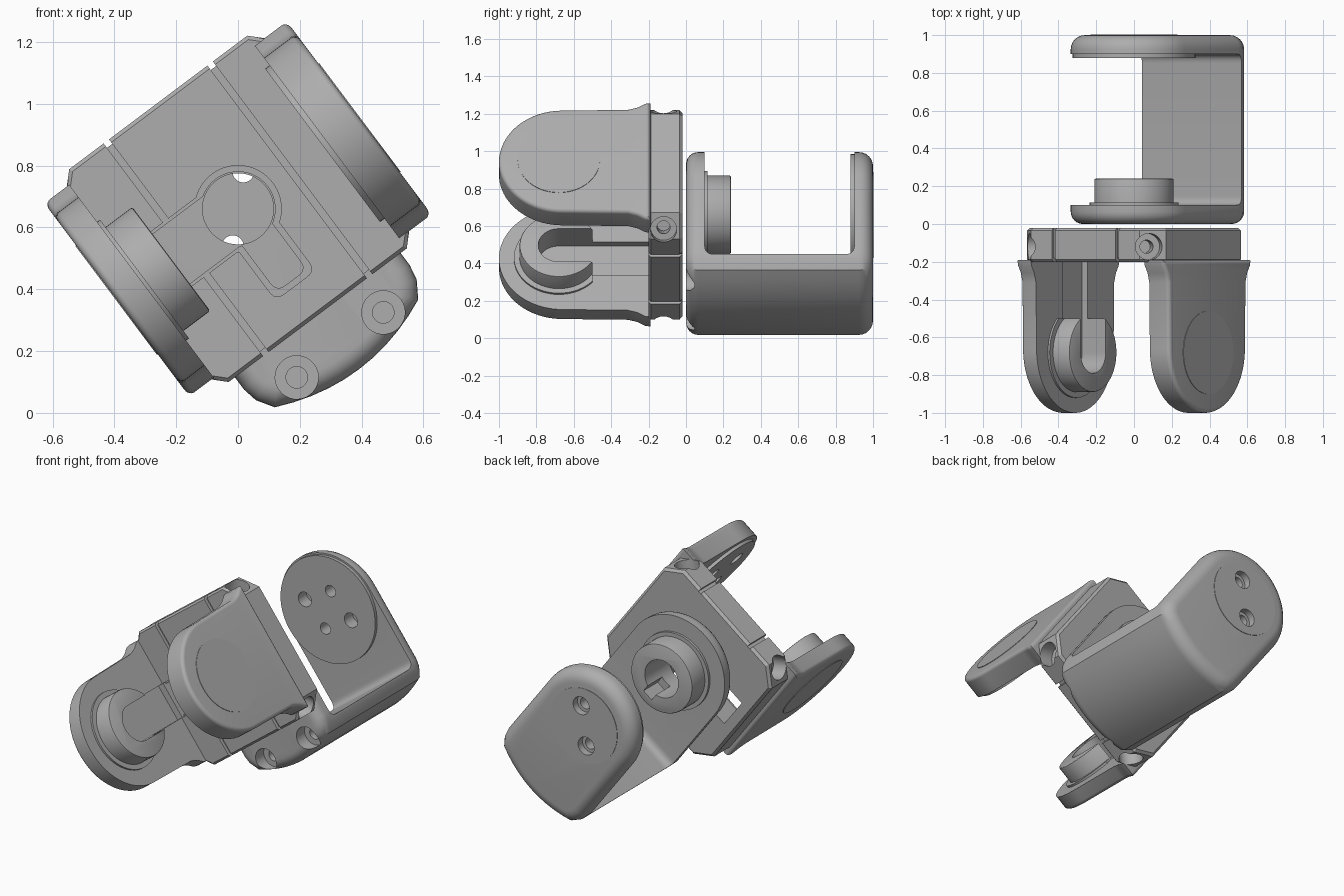
import bpy, bmesh, math
from mathutils import Matrix, Vector

cube = bpy.data.objects.get("Cube")
if cube:
    bpy.data.objects.remove(cube)

grey = bpy.data.materials.new("plain_grey")
grey.use_nodes = True
grey.diffuse_color = (0.42, 0.42, 0.42, 1)
grey.node_tree.nodes["Principled BSDF"].inputs["Base Color"].default_value = grey.diffuse_color

# Parts are built upright, then tilted about the y axis
TILT = Matrix.Translation((0, 0, 0.66)) @ Matrix.Rotation(-math.atan2(3, 4), 4, 'Y')
PLACE = {'x': lambda a, b, h: (h, a, b),
         'y': lambda a, b, h: (a, h, b),
         'z': lambda a, b, h: (a, b, h)}
parts = []


def arc(r, a, b, start=0, end=360, n=56):
    """Points on an arc; a full turn leaves out the repeated end."""
    steps = n if end - start == 360 else n + 1
    angles = [math.radians(start + (end - start) * i / n) for i in range(steps)]
    return [(a + r * math.cos(t), b + r * math.sin(t)) for t in angles]


def rect(a0, a1, b0, b1):
    return [(a0, b0), (a1, b0), (a1, b1), (a0, b1)]


def rounded(pts, r, n=6):
    """Round every corner of a convex outline."""
    out = []
    for i, p in enumerate(pts):
        p = Vector(p)
        s = p + (Vector(pts[i - 1]) - p).normalized() * r
        e = p + (Vector(pts[(i + 1) % len(pts)]) - p).normalized() * r
        out += [tuple(s.lerp(p, t).lerp(p.lerp(e, t), t)) for t in [k / n for k in range(n + 1)]]
    return out


def prism(name, pts, axis, lo, hi, low_bevel=0, high_bevel=0, segs=6, turn=None):
    """Extrude an outline along an axis, rounding either end."""
    bm = bmesh.new()
    ends = [[bm.verts.new(PLACE[axis](a, b, h)) for a, b in pts] for h in (lo, hi)]
    caps = [bm.faces.new(ring) for ring in ends]
    n = len(pts)
    for i in range(n):
        j = (i + 1) % n
        bm.faces.new((ends[0][i], ends[0][j], ends[1][j], ends[1][i]))
    bmesh.ops.recalc_face_normals(bm, faces=bm.faces)
    for cap, width in zip(caps, (low_bevel, high_bevel)):
        if width:
            bmesh.ops.bevel(bm, geom=list(cap.edges), offset=width, segments=segs,
                            profile=0.5, affect='EDGES', clamp_overlap=True)
    if turn:
        bm.transform(turn)
    mesh = bpy.data.meshes.new(name)
    bm.to_mesh(mesh)
    bm.free()
    mesh.materials.append(grey)
    ob = bpy.data.objects.new(name, mesh)
    bpy.context.collection.objects.link(ob)
    return ob


def part(*args, **kw):
    ob = prism(*args, **kw)
    parts.append(ob)
    return ob


def cut(targets, *args, **kw):
    """Carve one prism out of each target, then drop the cutter."""
    cutter = prism("cutter", *args, **kw)
    cutter.hide_render = True
    for ob in targets:
        mod = ob.modifiers.new("cut", 'BOOLEAN')
        mod.operation, mod.solver, mod.object = 'DIFFERENCE', 'EXACT', cutter
        bpy.context.view_layer.update()
        dg = bpy.context.evaluated_depsgraph_get()
        mesh = bpy.data.meshes.new_from_object(ob.evaluated_get(dg))
        ob.modifiers.clear()
        ob.data = mesh
    bpy.data.objects.remove(cutter)


# Front bracket: eight-sided base plate with grooves and a branching opening
octagon = [(0.46, -0.33), (0.46, 0.33), (0.36, 0.43), (-0.36, 0.43),
           (-0.46, 0.33), (-0.46, -0.33), (-0.36, -0.43), (0.36, -0.43)]
plate = part("base_plate", octagon, 'y', -0.2, -0.02, low_bevel=0.012, high_bevel=0.015, segs=1)
for side in (-1, 1):
    x = side * 0.21
    cut([plate], rect(x - 0.011, x + 0.011, -1, 1), 'y', -0.3, -0.18)
    for end in (-1, 1):
        cut([plate], rect(x - 0.011, x + 0.011, end * 0.43 - 0.018, end * 0.43 + 0.018), 'y', -0.3, 0.1)
for grow, back in ((0, 0.1), (0.02, -0.18)):
    cut([plate], arc(0.12 + grow, 0, 0), 'y', -0.3, back)
    cut([plate], rect(-0.385, 0, -0.1 - grow / 2, 0.1 + grow / 2), 'y', -0.3, back)
    cut([plate], rounded(rect(-0.06 - grow, 0.06 + grow, -0.29 - grow, 0), 0.035), 'y', -0.3, back)

# Two rounded arms, with a slightly wider root
half = [(-0.19, -0.39), (-0.22, -0.385), (-0.26, -0.36), (-0.31, -0.345)]
tip = arc(0.34, -0.66, 0, 90, 270, 40)
arm_shape = [(y, -z) for y, z in half] + tip + half[::-1]
right_arm = part("right_arm", arm_shape, 'x', -0.49, -0.39, low_bevel=0.075)
left_arm = part("left_arm", arm_shape, 'x', 0.36, 0.49, high_bevel=0.085)
left_pad = part("left_arm_pad", arc(0.31, -0.66, 0), 'x', 0.342, 0.365)
for side, name in ((-1, "right_cap"), (1, "left_cap")):
    lo, hi = sorted((side * 0.486, side * 0.493))
    part(name, arc(0.22, -0.68, 0), 'x', lo, hi)

# Slotted collar on the right arm
collar = part("arm_collar", arc(0.21, -0.68, 0), 'x', -0.42, -0.27, high_bevel=0.008, segs=2)
ring = part("arm_collar_base", arc(0.24, -0.68, 0), 'x', -0.4, -0.378)
cut([collar, ring], rect(-0.5, 0, -1, 1), 'x', -1, 0)
slot = arc(0.11, -0.68, 0, 90, 270, 28) + [(-0.1, -0.11), (-0.1, 0.11)]
cut([collar, ring, right_arm], slot, 'x', -0.425, 0)

# Counterbored screw holes through the plate corners
for k in range(4):
    turn = Matrix.Rotation(math.radians(45 + 90 * k), 4, 'Y')
    cut([plate, left_arm, right_arm], arc(0.07, 0, -0.12, n=32), 'z', 0.47, 0.9, turn=turn)
    cut([plate], arc(0.035, 0, -0.12, n=24), 'z', 0.36, 0.6, turn=turn)

# Rear bracket: rounded block hollowed into a C shape
outline = arc(0.335, 0, 0, 0, 180, 40) + [(-0.335, -0.48), (-0.325, -0.53), (-0.29, -0.585)]
outline += [(0.29 * t / 5, -0.65 + 0.065 * (t / 5) ** 2) for t in range(-4, 5)]
outline += [(0.29, -0.585), (0.325, -0.53), (0.335, -0.48)]
rear = part("rear_bracket", outline, 'y', 0, 1, low_bevel=0.065, high_bevel=0.075)
cut([rear], rounded(rect(0.1, 0.9, -0.51, 1.2), 0.05), 'x', -1, 1)
rear_pad = part("rear_pad", arc(0.325, 0, 0), 'y', 0.88, 0.905)

# Hub on the rear bracket, with a keyed bore
hub = part("hub", arc(0.21, 0, 0), 'y', 0.08, 0.24, high_bevel=0.008, segs=2)
hub_base = part("hub_base", arc(0.235, 0, 0), 'y', 0.09, 0.115)
cut([rear, hub, hub_base], arc(0.115, 0, 0), 'y', -0.2, 0.4)
cut([hub, hub_base], rect(-0.035, 0.035, -0.16, 0), 'y', 0.05, 0.4)

# Screw holes in the front corner of the rear bracket
for x in (-0.175, 0.175):
    cut([rear], arc(0.07, x, -0.55, n=32), 'y', -0.2, 0.08)
    cut([rear], arc(0.035, x, -0.55, n=24), 'y', -0.2, 0.2)

# Mounting holes in the rear pad and the left arm pad
for s in (-1, 1):
    near, far = 0.086 * s, 0.113 * s
    cut([rear, rear_pad], arc(0.035, near, near, n=24), 'y', 0.8, 1.2)
    cut([rear], arc(0.055, near, near, n=28), 'y', 0.96, 1.2)
    cut([rear, rear_pad], arc(0.045, far, -far, n=24), 'y', 0.8, 0.96)
    cut([left_arm, left_pad], arc(0.035, -0.68 + near, near, n=24), 'x', 0.2, 0.45)
    cut([left_arm, left_pad], arc(0.045, -0.68 + far, -far, n=24), 'x', 0.2, 0.45)
back_cap = part("back_cap", arc(0.23, 0, 0), 'y', 0.996, 1.003)
for s in (-1, 1):
    cut([back_cap], arc(0.055, 0.086 * s, 0.086 * s, n=28), 'y', 0.9, 1.2)

# Tilt everything into place and smooth the curved surfaces
bpy.ops.object.select_all(action='DESELECT')
for ob in parts:
    ob.data.transform(TILT)
    ob.select_set(True)
bpy.context.view_layer.objects.active = plate
bpy.ops.object.shade_smooth_by_angle(angle=math.radians(30))
